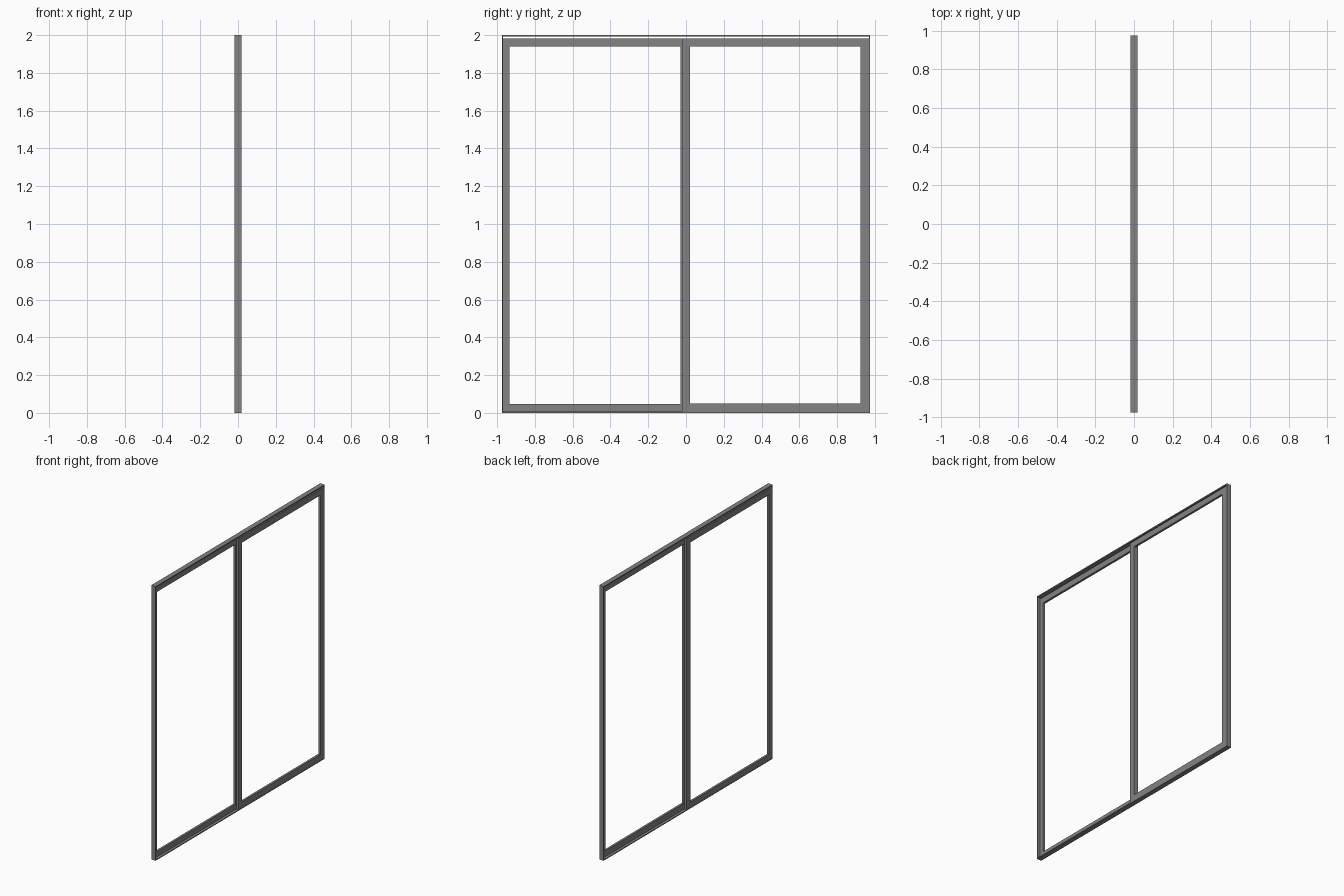
import bpy, bmesh

if "Cube" in bpy.data.objects:
    bpy.data.objects.remove(bpy.data.objects["Cube"])

mat = bpy.data.materials.new("grey_metal")
mat.diffuse_color = (0.23, 0.23, 0.23, 1)
mat.use_nodes = True
mat.node_tree.nodes["Principled BSDF"].inputs["Base Color"].default_value = mat.diffuse_color


def box(bm, x0, x1, y0, y1, z0, z1):
    r = bmesh.ops.create_cube(bm, size=1)
    for v in r["verts"]:
        v.co.x = x1 if v.co.x > 0 else x0
        v.co.y = y1 if v.co.y > 0 else y0
        v.co.z = z1 if v.co.z > 0 else z0


def part(name, boxes):
    bm = bmesh.new()
    for b in boxes:
        box(bm, *b)
    me = bpy.data.meshes.new(name)
    bm.to_mesh(me)
    bm.free()
    me.materials.append(mat)
    ob = bpy.data.objects.new(name, me)
    bpy.context.collection.objects.link(ob)


def ring(name, x0, x1, outer, inner):
    # rectangular frame: two full-height stiles and two rails between them
    y0, y1, z0, z1 = outer
    a, b, c, d = inner
    part(name, [(x0, x1, y0, a, z0, z1), (x0, x1, b, y1, z0, z1),
                (x0, x1, a, b, z0, c), (x0, x1, a, b, d, z1)])


D, W = 0.018, 0.974
# thin outer casing, full depth
ring("outer_casing", -D, D, (-W, W, 0, 2), (-W + 0.006, W - 0.006, 0.007, 1.992))
# two sliding sashes on separate tracks, with a slit below the header
ring("rear_sash", -0.017, -0.001, (-W + 0.006, 0.02, 0.007, 1.983),
     (-0.935, -0.028, 0.046, 1.94))
ring("front_sash", 0.001, 0.017, (-0.02, W - 0.006, 0.007, 1.983),
     (0.022, 0.925, 0.05, 1.94))
